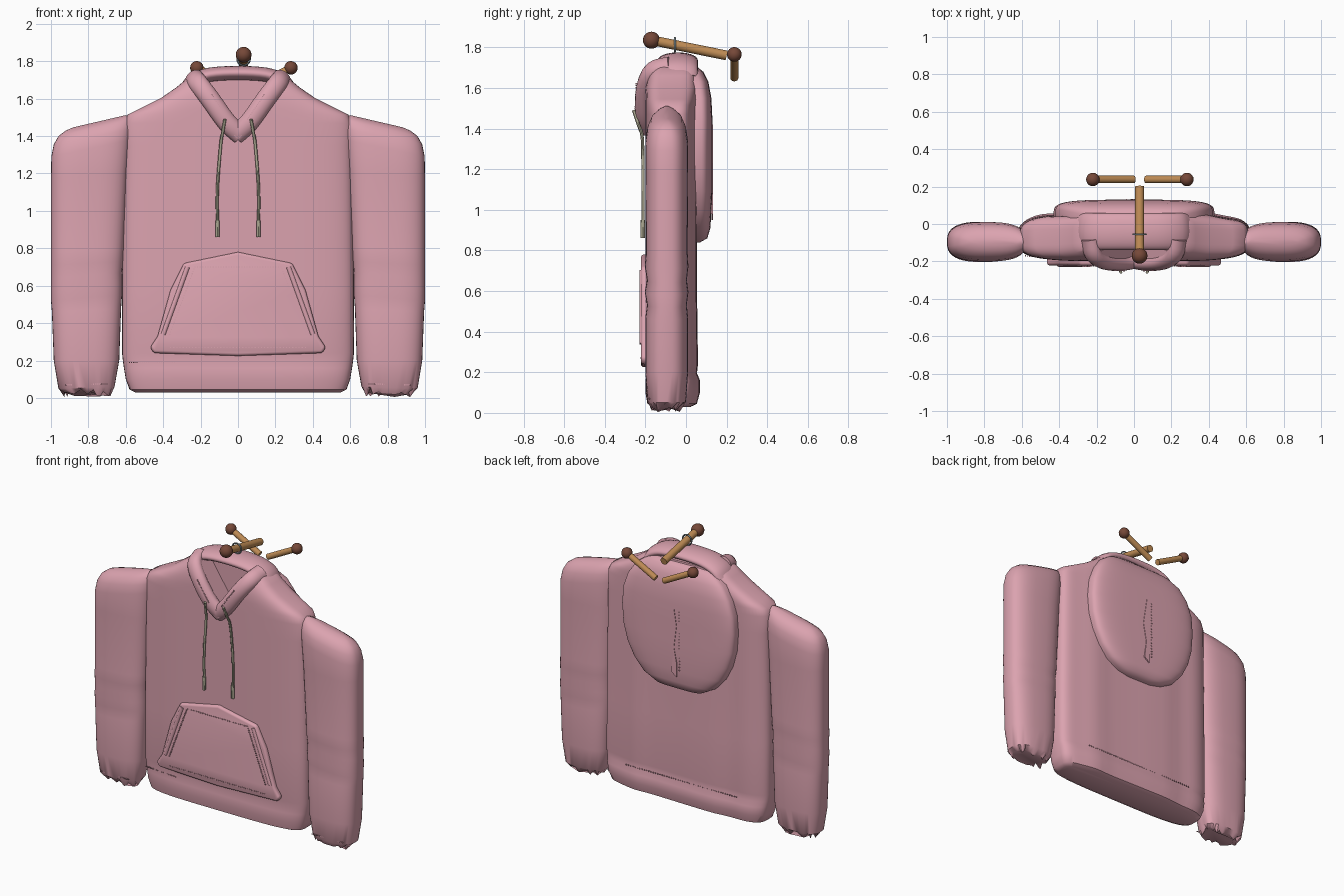
import bpy, bmesh, math, random
from mathutils import Vector

if "Cube" in bpy.data.objects:
    bpy.data.objects.remove(bpy.data.objects["Cube"])

random.seed(3)


def mat(name, r, g, b):
    m = bpy.data.materials.new(name)
    m.diffuse_color = (r, g, b, 1)
    m.use_nodes = True
    m.node_tree.nodes["Principled BSDF"].inputs["Base Color"].default_value = m.diffuse_color
    return m


PINK = mat("pink fabric", 0.71, 0.365, 0.43)
CORD = mat("grey cord", 0.42, 0.40, 0.29)
WOOD = mat("tan wood", 0.52, 0.26, 0.09)
BROWN = mat("brown knob", 0.18, 0.065, 0.04)
STEEL = mat("grey metal", 0.25, 0.31, 0.33)


def finish(name, bm, material, smooth=True):
    bmesh.ops.recalc_face_normals(bm, faces=bm.faces)
    me = bpy.data.meshes.new(name)
    bm.to_mesh(me)
    bm.free()
    ob = bpy.data.objects.new(name, me)
    bpy.context.collection.objects.link(ob)
    me.materials.append(material)
    if smooth:
        shade(ob)
    return ob


def activate(ob):
    bpy.ops.object.select_all(action='DESELECT')
    ob.select_set(True)
    bpy.context.view_layer.objects.active = ob


def shade(ob):
    activate(ob)
    bpy.ops.object.shade_smooth_by_angle(angle=math.radians(45))


def apply(ob, kind, **props):
    m = ob.modifiers.new("mod", kind)
    for k, v in props.items():
        setattr(m, k, v)
    activate(ob)
    bpy.ops.object.modifier_apply(modifier=m.name)


def skin(bm, rings, closed=False):
    """Bridge vertex rings into a capped tube."""
    n = len(rings[0])
    pairs = list(zip(rings, rings[1:]))
    for a, b in pairs:
        for i in range(n):
            bm.faces.new((a[i], a[(i + 1) % n], b[(i + 1) % n], b[i]))
    bm.faces.new(rings[0])
    bm.faces.new(rings[-1])


def loft(name, rows, n=4, seg=48, ripple=0.0, ragged=0.0):
    """rows: (x0, z0, x1, z1, y front, y back), each a rounded-box section."""
    bm = bmesh.new()
    rings = []
    for k, (x0, z0, x1, z1, yf, yb) in enumerate(rows):
        ring = []
        for i in range(seg):
            a = math.tau * i / seg
            c, s = math.cos(a), math.sin(a)
            u = math.copysign(abs(c) ** (2 / n), c) / 2 + 0.5
            v = math.copysign(abs(s) ** (2 / n), s)
            x = x0 + (x1 - x0) * u
            y = (yf + yb) / 2 + v * (yb - yf) / 2
            if v > 0:
                y += ripple * math.sin(22 * x) * v
            z = z0 + (z1 - z0) * u
            if k == 0:
                z += random.uniform(-ragged, ragged)
            ring.append(bm.verts.new((x, y, z)))
        rings.append(ring)
    skin(bm, rings)
    return finish(name, bm, PINK)


def sweep(name, pts, ra, rb, ref, material, seg=16, smooth=4):
    """Elliptical tube along a smoothed path; rb lies along ref."""
    pts = [Vector(p) for p in pts]
    ext = [2 * pts[0] - pts[1]] + pts + [2 * pts[-1] - pts[-2]]
    path = []
    for p0, p1, p2, p3 in zip(ext, ext[1:], ext[2:], ext[3:]):
        for j in range(smooth):
            t = j / smooth
            path.append(0.5 * (2 * p1 + (p2 - p0) * t + (2 * p0 - 5 * p1 + 4 * p2 - p3) * t * t
                               + (3 * p1 - p0 - 3 * p2 + p3) * t ** 3))
    path.append(pts[-1])
    bm = bmesh.new()
    rings = []
    for i, p in enumerate(path):
        t = (path[min(i + 1, len(path) - 1)] - path[max(i - 1, 0)]).normalized()
        a = t.cross(Vector(ref)).normalized()
        b = a.cross(t)
        rings.append([bm.verts.new(p + a * ra * math.cos(q) + b * rb * math.sin(q))
                      for q in (math.tau * k / seg for k in range(seg))])
    skin(bm, rings)
    return finish(name, bm, material)


def plate(name, outline, y0, y1, bevel=0.0):
    """Outline in x, z extruded from y0 to y1."""
    bm = bmesh.new()
    f = bm.faces.new([bm.verts.new((x, y0, z)) for x, z in outline])
    r = bmesh.ops.extrude_face_region(bm, geom=[f])
    for v in r["geom"]:
        if isinstance(v, bmesh.types.BMVert):
            v.co.y = y1
    ob = finish(name, bm, PINK, False)
    if bevel:
        apply(ob, 'BEVEL', width=bevel, segments=3)
        shade(ob)
    return ob


def stitches(name, a, b, count):
    bm = bmesh.new()
    a, b = Vector(a), Vector(b)
    for i in range(count):
        r = bmesh.ops.create_cube(bm, size=0.006)
        bmesh.ops.translate(bm, verts=r["verts"], vec=a.lerp(b, i / (count - 1)))
    finish(name, bm, PINK, False)


def ball(name, loc, r):
    bm = bmesh.new()
    bmesh.ops.create_uvsphere(bm, u_segments=20, v_segments=12, radius=r)
    bmesh.ops.translate(bm, verts=bm.verts, vec=loc)
    finish(name, bm, BROWN)


# Torso with gathered hem and sloping shoulders: half width, z, front, back
torso = [(0.55, 0.03, -0.16, 0.02), (0.58, 0.045, -0.19, 0.05), (0.60, 0.10, -0.20, 0.065),
         (0.61, 0.16, -0.20, 0.065), (0.615, 0.195, -0.193, 0.05), (0.62, 0.24, -0.20, 0.055),
         (0.62, 0.6, -0.20, 0.05), (0.615, 1.0, -0.20, 0.05), (0.61, 1.35, -0.20, 0.05),
         (0.61, 1.47, -0.20, 0.05), (0.59, 1.515, -0.20, 0.05), (0.53, 1.545, -0.20, 0.055),
         (0.41, 1.605, -0.20, 0.06), (0.33, 1.66, -0.19, 0.06), (0.27, 1.71, -0.17, 0.05)]
body = loft("torso", [(-w, z, w, z, f, b) for w, z, f, b in torso], seg=64, ripple=0.005)
cutter = plate("neck_cutter", [(0, 1.45), (0.2, 1.75), (-0.2, 1.75)], -0.5, -0.06)
apply(body, 'BOOLEAN', object=cutter, operation='DIFFERENCE', solver='EXACT')
bpy.data.objects.remove(cutter)
shade(body)

# Sleeves: inner x, z, outer x, z, front, back
sleeve = [(0.68, 0.03, 0.93, 0.025, -0.17, -0.03), (0.66, 0.06, 0.96, 0.05, -0.19, 0.0),
          (0.635, 0.2, 0.985, 0.2, -0.2, 0.01), (0.625, 0.48, 0.995, 0.46, -0.2, 0.01),
          (0.62, 0.55, 1.0, 0.52, -0.192, 0.004), (0.62, 0.61, 1.0, 0.58, -0.203, 0.012),
          (0.62, 0.67, 1.0, 0.64, -0.192, 0.004), (0.615, 0.73, 1.0, 0.71, -0.203, 0.012),
          (0.61, 0.8, 1.0, 0.78, -0.197, 0.008), (0.59, 1.2, 1.0, 1.18, -0.2, 0.01),
          (0.575, 1.38, 0.998, 1.29, -0.2, 0.01), (0.57, 1.44, 0.985, 1.355, -0.19, 0.0),
          (0.57, 1.485, 0.96, 1.40, -0.17, -0.02), (0.575, 1.505, 0.92, 1.43, -0.14, -0.05),
          (0.6, 1.512, 0.88, 1.447, -0.11, -0.08)]
for s, side in ((-1, "left"), (1, "right")):
    ob = loft(side + "_sleeve", [(s * a, b, s * c, d, e, f) for a, b, c, d, e, f in sleeve],
              n=2.7, seg=40, ragged=0.022)
    stitches(side + "_cuff_stitches", (s * 0.7, -0.192, 0.075), (s * 0.92, -0.18, 0.07), 22)

    # Crossed front edge of the hood
    sweep(side + "_collar", [(-s * 0.015, -0.195, 1.405), (s * 0.06, -0.21, 1.475),
                             (s * 0.15, -0.205, 1.6), (s * 0.215, -0.165, 1.685),
                             (s * 0.235, -0.08, 1.71)], 0.052, 0.04, (0, 1, 0), PINK, 20)
    stitches(side + "_collar_stitches", (s * 0.05, -0.25, 1.49), (s * 0.14, -0.245, 1.62), 16)

    # Drawstring with its tip
    sweep(side + "_drawstring", [(s * 0.07, -0.258, 1.49), (s * 0.082, -0.235, 1.42),
                                 (s * 0.093, -0.215, 1.35), (s * 0.11, -0.212, 1.12),
                                 (s * 0.11, -0.212, 0.92)], 0.008, 0.008, (0, 1, 0), CORD, 8)
    sweep(side + "_drawstring_tip", [(s * 0.11, -0.212, 0.95), (s * 0.11, -0.212, 0.86)],
          0.011, 0.011, (0, 1, 0), CORD, 8)

    # Pocket opening welt and seams
    sweep(side + "_pocket_welt", [(s * 0.27, -0.222, 0.70), (s * 0.40, -0.222, 0.34)],
          0.012, 0.008, (0, 1, 0), PINK, 8)
    stitches(side + "_pocket_stitches", (s * 0.235, -0.226, 0.69), (s * 0.365, -0.226, 0.34), 28)

# Rolled hood rim over the neck
sweep("hood_rim", [(-0.275, -0.04, 1.65), (-0.24, -0.04, 1.695), (-0.15, -0.04, 1.728),
                   (0, -0.04, 1.737), (0.15, -0.04, 1.728), (0.24, -0.04, 1.695),
                   (0.275, -0.04, 1.65)], 0.098, 0.038, (0, 0, 1), PINK, 28)

# Hood lying flat on the back: half width, z, back
hood = [(0.09, 0.84, 0.07), (0.18, 0.86, 0.105), (0.27, 0.91, 0.12), (0.34, 0.99, 0.125),
        (0.39, 1.09, 0.13), (0.42, 1.2, 0.13), (0.43, 1.33, 0.13), (0.42, 1.45, 0.13),
        (0.385, 1.55, 0.125), (0.33, 1.63, 0.11), (0.26, 1.68, 0.085), (0.22, 1.7, 0.06)]
loft("hood", [(-w, z, w, z, -0.03, b) for w, z, b in hood], seg=56)
plate("hood_crease", [(-0.02, 0.95), (0.02, 0.98), (0.005, 1.1), (0.03, 1.23), (0, 1.42),
                      (-0.02, 1.3), (0, 1.15), (-0.02, 1.05)], 0.125, 0.133)
stitches("hood_stitches", (-0.04, 0.131, 1.0), (-0.04, 0.131, 1.4), 20)

# Front pocket
half = [(0.29, 0.72), (0.36, 0.58), (0.405, 0.42), (0.43, 0.33), (0.47, 0.27), (0.45, 0.24)]
plate("pocket", [(0, 0.78)] + half + [(0, 0.225)] + [(-x, z) for x, z in reversed(half)],
      -0.18, -0.222, 0.015)
stitches("pocket_top_stitches", (-0.23, -0.223, 0.70), (0.23, -0.223, 0.70), 34)
stitches("pocket_bottom_stitches", (-0.36, -0.223, 0.27), (0.36, -0.223, 0.27), 44)
stitches("hem_front_stitches", (-0.58, -0.17, 0.19), (-0.34, -0.194, 0.19), 22)
stitches("hem_back_stitches", (-0.42, 0.052, 0.2), (0.42, 0.052, 0.2), 50)

# Wooden pegs with round knobs and a metal ring
pegs = [("centre", (0.03, -0.17, 1.835), (0.03, 0.2, 1.76), 0.024, 0.042),
        ("left", (-0.22, 0.238, 1.765), (0.0, 0.238, 1.65), 0.02, 0.036),
        ("right", (0.283, 0.238, 1.765), (0.063, 0.238, 1.65), 0.02, 0.036)]
for label, a, b, r, knob in pegs:
    sweep(label + "_peg", [a, b], r, r, (0, 0, 1), WOOD, 16, 1)
    ball(label + "_knob", a, knob)
bpy.ops.mesh.primitive_torus_add(major_radius=0.034, minor_radius=0.005, major_segments=24,
                                 minor_segments=8, location=(0.03, -0.055, 1.812),
                                 rotation=(math.pi / 2, 0, 0))
ring = bpy.context.object
ring.name = "hanging_ring"
ring.data.materials.append(STEEL)
shade(ring)
